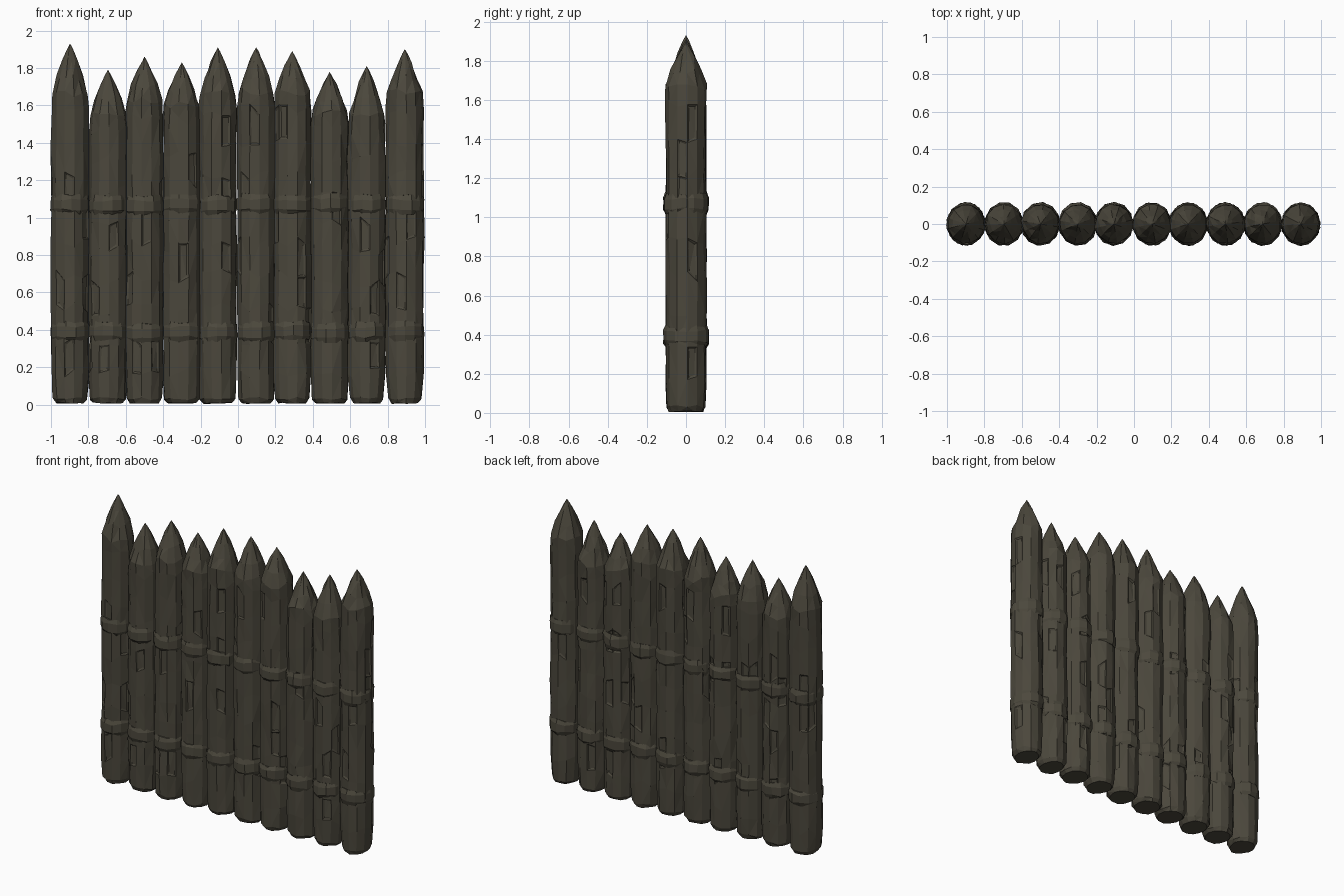
import bpy, bmesh, math, random

if "Cube" in bpy.data.objects:
    bpy.data.objects.remove(bpy.data.objects["Cube"])

random.seed(11)
SIDES = 12

wood = bpy.data.materials.new("dark_weathered_wood")
wood.diffuse_color = (0.070, 0.063, 0.045, 1)
wood.use_nodes = True
wood.node_tree.nodes["Principled BSDF"].inputs["Base Color"].default_value = wood.diffuse_color
rope = bpy.data.materials.new("dark_rope")
rope.diffuse_color = (0.072, 0.065, 0.046, 1)
rope.use_nodes = True
rope.node_tree.nodes["Principled BSDF"].inputs["Base Color"].default_value = rope.diffuse_color


def finish(bm, name, mat):
    bmesh.ops.recalc_face_normals(bm, faces=bm.faces)
    me = bpy.data.meshes.new(name)
    bm.to_mesh(me)
    bm.free()
    me.materials.append(mat)
    ob = bpy.data.objects.new(name, me)
    bpy.context.collection.objects.link(ob)
    return ob


def skin(bm, rings, closed=False):
    """Bridge consecutive vertex rings with quads."""
    pairs = list(zip(rings, rings[1:]))
    if closed:
        pairs.append((rings[-1], rings[0]))
    faces = []
    for a, b in pairs:
        for i in range(SIDES):
            j = (i + 1) % SIDES
            faces.append(bm.faces.new((a[i], a[j], b[j], b[i])))
    return faces


def ring(bm, x, rx, ry, z, turn, jr, jz):
    out = []
    for i in range(SIDES):
        a = turn + math.tau * i / SIDES
        k = 1 + random.uniform(-jr, jr)
        out.append(bm.verts.new((x + rx * k * math.cos(a), ry * k * math.sin(a),
                                 z + random.uniform(-jz, jz))))
    return out


def stake(n, x, top, shoulder, foot):
    bm = bmesh.new()
    turn = random.uniform(0, 0.5)
    body, point = [], []
    # rounded foot
    body.append(ring(bm, x, foot - 0.018, 0.088, 0.008, turn, 0.02, 0.004))
    body.append(ring(bm, x, foot, 0.100, 0.032, turn, 0.03, 0.008))
    # hewn trunk
    z, steps = 0.17, 9
    for i in range(steps):
        t = i / (steps - 1)
        zz = z + (shoulder - 0.09 - z) * t
        body.append(ring(bm, x, 0.103, 0.103, zz, turn, 0.045, 0.03))
    # sharpened point
    h = top - shoulder
    point.append(ring(bm, x, 0.096, 0.105, shoulder, turn, 0.03, 0.02))
    point.append(ring(bm, x, 0.071, 0.076, shoulder + h * 0.33, turn, 0.05, 0.015))
    point.append(ring(bm, x, 0.041, 0.043, shoulder + h * 0.66, turn, 0.06, 0.01))
    point.append(ring(bm, x, 0.014, 0.015, top - 0.025, turn, 0.05, 0.003))
    trunk = skin(bm, body)
    skin(bm, [body[-1]] + point)
    bm.faces.new(body[0][::-1])
    tip = bm.verts.new((x, 0, top))
    for i in range(SIDES):
        bm.faces.new((point[-1][i], point[-1][(i + 1) % SIDES], tip))
    bmesh.ops.recalc_face_normals(bm, faces=bm.faces)
    # chipped hollows and narrow vertical cracks
    chips = random.sample(trunk[SIDES * 2:], 9)
    bmesh.ops.inset_individual(bm, faces=chips, thickness=0.014, depth=-0.007)
    bmesh.ops.triangulate(bm, faces=[f for f in bm.faces if len(f.verts) == 4])
    finish(bm, f"stake_{n}", wood)


def binding(n, level, x, z):
    bm = bmesh.new()
    turn = random.uniform(0, 0.5)
    z += random.uniform(-0.006, 0.006)
    # closed, bevelled band section: radius and height
    section = [(0.085, -0.045), (0.104, -0.052), (0.116, -0.030),
               (0.116, 0.022), (0.106, 0.047), (0.085, 0.045)]
    rings = [ring(bm, x, min(r - 0.010, 0.104), r, z + dz, turn, 0.025, 0.007)
             for r, dz in section]
    skin(bm, rings, closed=True)
    finish(bm, f"{level}_binding_{n}", rope)


# centre x, tip height, shoulder height, foot radius
STAKES = [
    (-0.898, 1.93, 1.66, 0.094), (-0.695, 1.79, 1.56, 0.098),
    (-0.500, 1.86, 1.63, 0.096), (-0.300, 1.83, 1.60, 0.096),
    (-0.108, 1.91, 1.66, 0.098), (0.097, 1.91, 1.67, 0.098),
    (0.290, 1.89, 1.67, 0.094), (0.490, 1.78, 1.56, 0.098),
    (0.688, 1.81, 1.55, 0.090), (0.892, 1.90, 1.67, 0.090),
]
for n, (x, top, shoulder, foot) in enumerate(STAKES, 1):
    stake(n, x, top, shoulder, foot)
    binding(n, "upper", x, 1.075)
    binding(n, "lower", x, 0.392)
